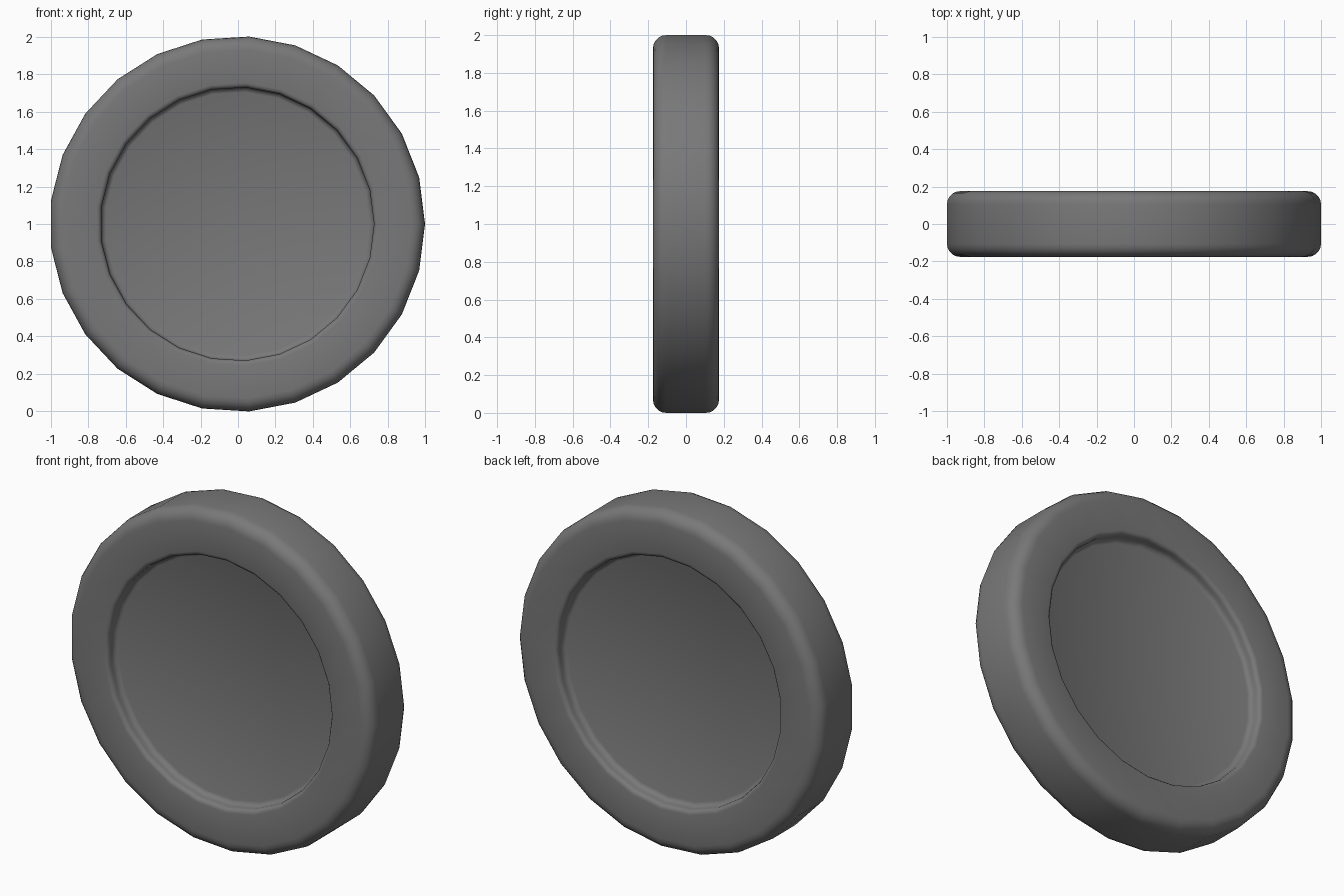
import bpy, bmesh
from math import sin, cos, pi, radians

if "Cube" in bpy.data.objects:
    bpy.data.objects.remove(bpy.data.objects["Cube"])

SIDES = 25
R, HALF, ROUND = 1.002, 0.175, 0.07     # wheel radius, half thickness, shoulder rounding
INNER, LIP, FLOOR = 0.73, 0.025, 0.105  # recess radius, lip/fillet rounding, half thickness of disc

# Dark grey finish
dark = bpy.data.materials.new("dark_grey")
dark.diffuse_color = (0.19, 0.19, 0.19, 1)
dark.use_nodes = True
dark.node_tree.nodes["Principled BSDF"].inputs["Base Color"].default_value = dark.diffuse_color


def arc(cr, cy, rad, a0, a1, n):
    return [(cr + rad * cos(radians(a0 + (a1 - a0) * i / n)),
             cy + rad * sin(radians(a0 + (a1 - a0) * i / n))) for i in range(n + 1)]


def spin(name, profile):
    # Revolve an (r, y) profile about the y axis and cap both ends
    bm = bmesh.new()
    rings = [[bm.verts.new((r * cos(2 * pi * i / SIDES) - 0.004, y,
                            r * sin(2 * pi * i / SIDES) + 1.0)) for i in range(SIDES)]
             for r, y in profile]
    for a, b in zip(rings, rings[1:]):
        for i in range(SIDES):
            j = (i + 1) % SIDES
            bm.faces.new((a[i], a[j], b[j], b[i]))
    bm.faces.new(rings[0])
    bm.faces.new(rings[-1])
    bmesh.ops.recalc_face_normals(bm, faces=bm.faces)
    for f in bm.faces:
        f.smooth = True
    me = bpy.data.meshes.new(name)
    bm.to_mesh(me)
    bm.free()
    me.materials.append(dark)
    ob = bpy.data.objects.new(name, me)
    bpy.context.collection.objects.link(ob)
    return ob


# Half profile: floor fillet, wall, rounded lip, rounded shoulder; mirrored to the back
half = arc(INNER - LIP, -FLOOR - LIP, LIP, 90, 0, 2)
half += arc(INNER + LIP, -HALF + LIP, LIP, 180, 270, 3)
half += arc(R - ROUND, -HALF + ROUND, ROUND, 270, 360, 5)
spin("recessed_wheel", half + [(r, -y) for r, y in reversed(half)])
